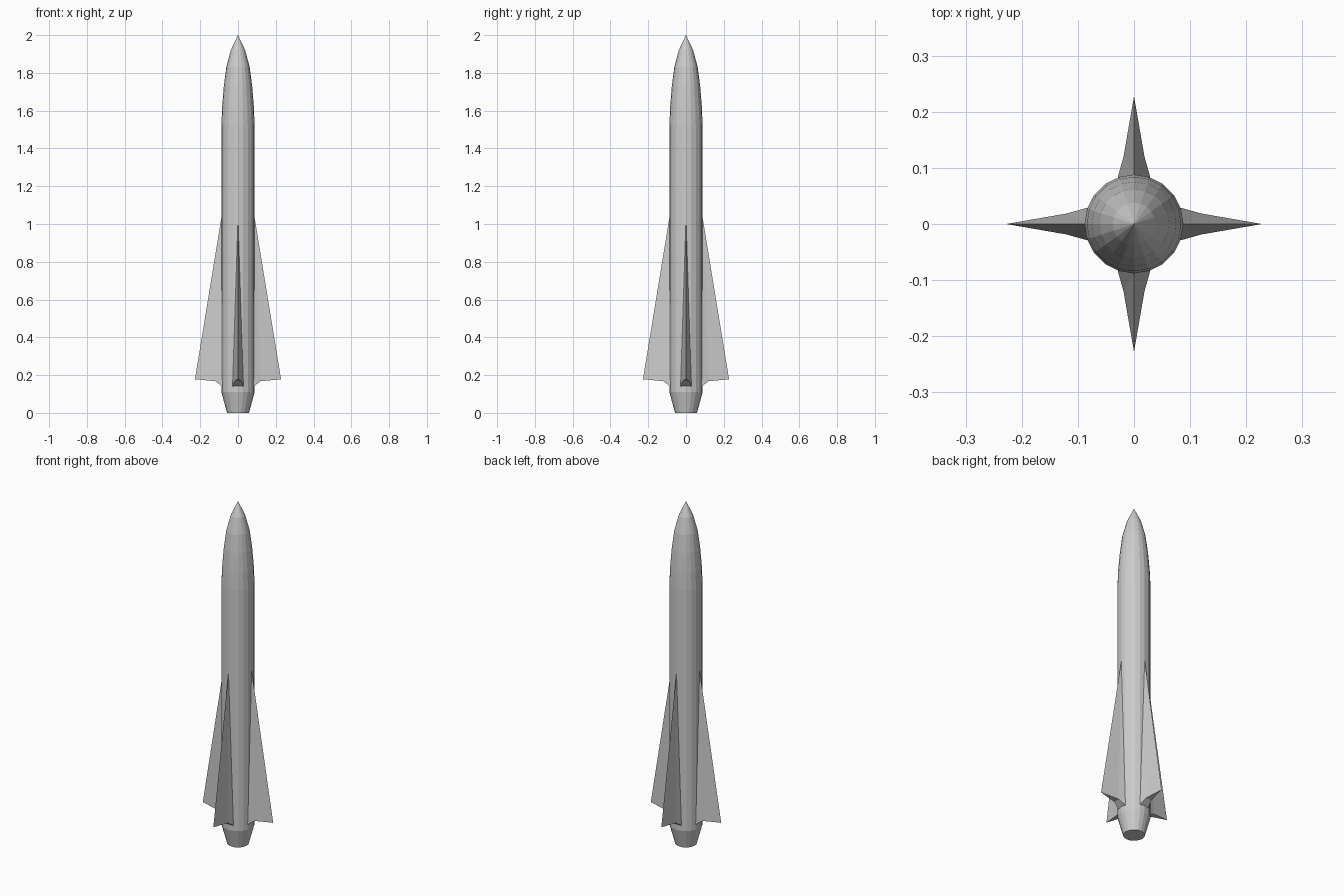
import bpy
import bmesh
from math import cos, sin, pi, radians
from mathutils import Matrix

if "Cube" in bpy.data.objects:
    bpy.data.objects.remove(bpy.data.objects["Cube"])

SIDES = 20


def make_object(name, bm):
    bmesh.ops.recalc_face_normals(bm, faces=bm.faces[:])
    mesh = bpy.data.meshes.new(name)
    bm.to_mesh(mesh)
    bm.free()
    obj = bpy.data.objects.new(name, mesh)
    bpy.context.collection.objects.link(obj)
    return obj


def lathe(name, profile):
    """Revolve (radius, z) points; a zero radius closes to a point."""
    bm = bmesh.new()
    rings = []
    for r, z in profile:
        if r == 0:
            rings.append([bm.verts.new((0, 0, z))] * SIDES)
        else:
            rings.append([bm.verts.new((r * cos(2 * pi * i / SIDES),
                                        r * sin(2 * pi * i / SIDES), z))
                          for i in range(SIDES)])
    for low, high in zip(rings, rings[1:]):
        for i in range(SIDES):
            j = (i + 1) % SIDES
            corners = [low[i], low[j], high[j], high[i]]
            bm.faces.new(list(dict.fromkeys(corners)))
    bm.faces.new(rings[0])
    return make_object(name, bm)


def fin(name, angle):
    """Tapered fin with a flared root and a ridge along its leading edge."""
    bm = bmesh.new()
    apex = bm.verts.new((0.087, 0, 1.04))
    tip = bm.verts.new((0.228, 0, 0.178))
    heel = bm.verts.new((0.082, 0, 0.14))
    sides = []
    for s in (-1, 1):
        mid = bm.verts.new((0.121, s * 0.0185, 0.168))
        root = bm.verts.new((0.083, s * 0.029, 0.14))
        bm.faces.new((apex, tip, mid))
        bm.faces.new((apex, mid, root))
        bm.faces.new((apex, root, heel))
        sides.append((mid, root))
    (m0, r0), (m1, r1) = sides
    # underside
    bm.faces.new((tip, m0, m1))
    bm.faces.new((m0, r0, heel, r1, m1))
    bm.transform(Matrix.Rotation(angle, 4, 'Z'))
    return make_object(name, bm)


# body with tapered tail and pointed nose
lathe("rocket_body", [
    (0.058, 0), (0.088, 0.11), (0.088, 1.52), (0.084, 1.62),
    (0.075, 1.73), (0.062, 1.83), (0.038, 1.92), (0, 2.0)])

# four fins
for k, side in enumerate(("right", "back", "left", "front")):
    fin("fin_" + side, radians(90 * k))
